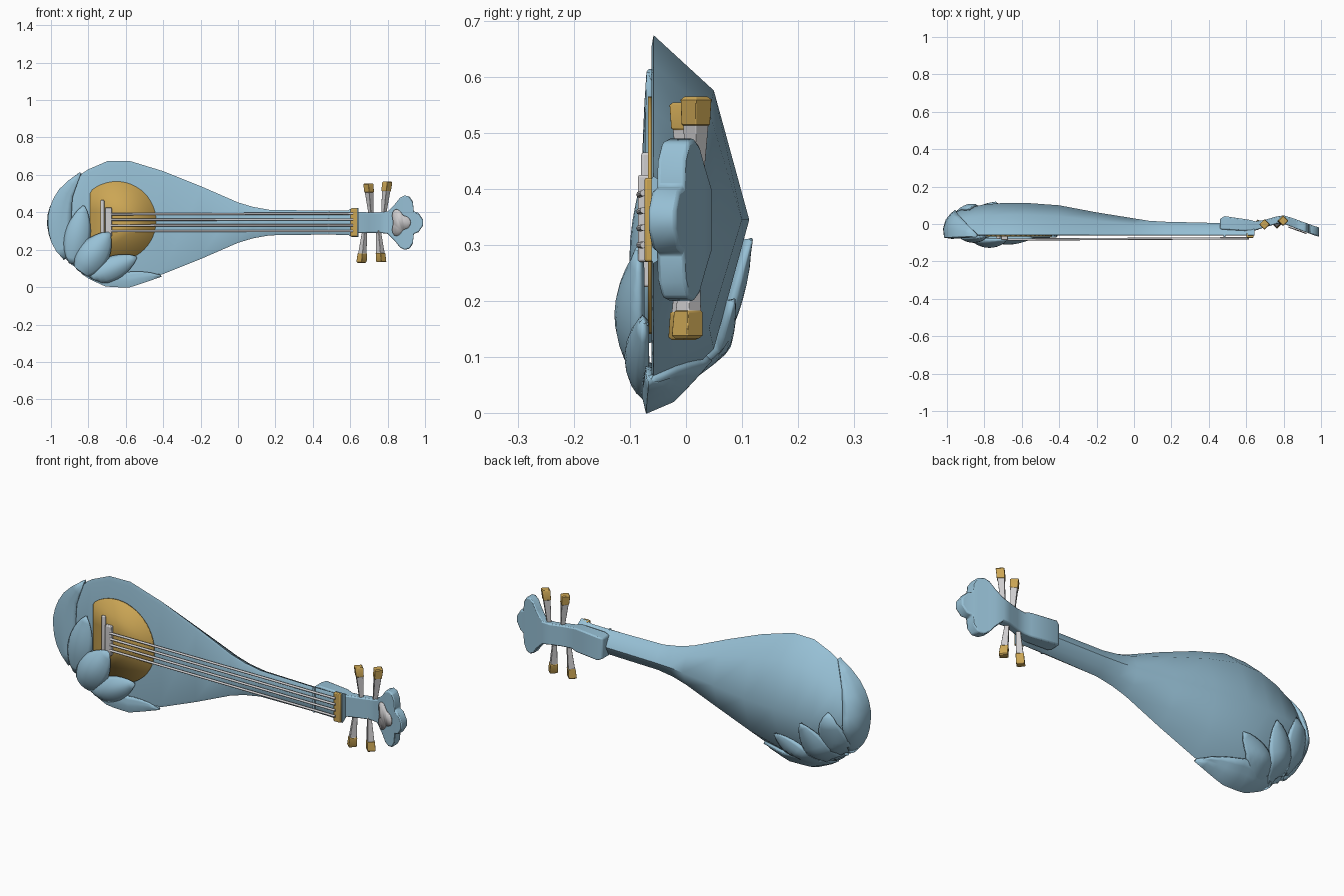
import bpy, bmesh, math
from mathutils import Vector
from mathutils.bvhtree import BVHTree

if "Cube" in bpy.data.objects:
    bpy.data.objects.remove(bpy.data.objects["Cube"])

MID = 0.345      # height of the long axis
FRONT = -0.058   # plane of the soundboard rim


def material(name, color):
    m = bpy.data.materials.new(name)
    m.use_nodes = True
    m.diffuse_color = (*color, 1)
    m.node_tree.nodes["Principled BSDF"].inputs["Base Color"].default_value = (*color, 1)
    return m


BLUE = material("pale blue", (0.31, 0.53, 0.67))
GOLD = material("gold", (0.6, 0.38, 0.09))
GREY = material("light grey", (0.62, 0.61, 0.62))


def finish(bm, name, mats, angle=40, bevel=0, solid=0):
    bmesh.ops.recalc_face_normals(bm, faces=bm.faces)
    mesh = bpy.data.meshes.new(name)
    bm.to_mesh(mesh)
    bm.free()
    ob = bpy.data.objects.new(name, mesh)
    bpy.context.collection.objects.link(ob)
    for m in mats:
        mesh.materials.append(m)
    for o in bpy.context.selected_objects:
        o.select_set(False)
    bpy.context.view_layer.objects.active = ob
    ob.select_set(True)
    bpy.ops.object.shade_smooth_by_angle(angle=math.radians(angle))
    if solid:
        mod = ob.modifiers.new("thickness", "SOLIDIFY")
        mod.thickness, mod.offset = solid, 0
    if bevel:
        mod = ob.modifiers.new("soft edge", "BEVEL")
        mod.width, mod.segments, mod.angle_limit = bevel, 2, math.radians(45)
    return ob


def loft(rings, closed=True):
    bm = bmesh.new()
    rows = [[bm.verts.new(p) for p in ring] for ring in rings]
    n = len(rows[0])
    for a, b in zip(rows, rows[1:]):
        for i in range(n if closed else n - 1):
            j = (i + 1) % n
            bm.faces.new((a[i], a[j], b[j], b[i]))
    if closed:
        bm.faces.new(rows[0])
        bm.faces.new(rows[-1])
    return bm


def box(name, mat, x, y, z, bevel=0.004):
    rings = [[(px, y[0], z[0]), (px, y[1], z[0]), (px, y[1], z[1]), (px, y[0], z[1])] for px in x]
    return finish(loft(rings), name, [mat], bevel=bevel)


def plate(name, mat, points):
    bm = bmesh.new()
    bm.faces.new([bm.verts.new(p) for p in points])
    return finish(bm, name, [mat], solid=0.006)


def interp(v, pairs):
    for (a, fa), (b, fb) in zip(pairs, pairs[1:]):
        if v <= b:
            return fa + (fb - fa) * max(0, (v - a) / (b - a))
    return pairs[-1][1]


# Body and neck: (x, half width, back depth)
stations = [(-1, .04, 0), (-.985, .1, .03), (-.955, .16, .065), (-.89, .225, .085),
            (-.8, .285, .105), (-.7, .328, .112), (-.58, .33, .113), (-.4, .275, .1),
            (-.2, .195, .062), (0, .108, .03), (.08, .084, .017), (.17, .068, .012),
            (.46, .064, .005), (.59, .066, 0), (.61, .078, 0), (.645, .078, 0)]
rings = []
for x, w, d in stations:
    corner = FRONT + (d - FRONT) * 0.63
    half = [(FRONT - 0.004, w * 0.93), (FRONT, w), (corner, w * 0.7)]
    ring = half + [(d, 0)] + [(y, -z) for y, z in reversed(half)]
    rings.append([(x, y, MID + z) for y, z in ring])
bm = loft(rings)
bmesh.ops.recalc_face_normals(bm, faces=bm.faces)
surface = BVHTree.FromBMesh(bm)
finish(bm, "body_and_neck", [BLUE], angle=42)


# Petals wrapped on the round end
def leaf(name, place, dome, base_lift):
    rows = []
    for i in range(11):
        u = 0.02 + 0.98 * i / 10
        width = math.sin(math.pi * u ** 0.9) ** 0.75 if u < 1 else 0.01
        row = []
        for j in range(9):
            s = j / 4 - 1
            lift = base_lift + dome * (1 - s * s) * math.sin(math.pi * min(u, .97))
            row.append(place(u, s * width, lift))
        rows.append(row)
    return finish(loft(rows, closed=False), name, [BLUE], angle=50, solid=0.016)


def face_petal(name, side, base, tip, width, dome, lift):
    a, b = Vector(base), Vector(tip)
    across = (b - a).orthogonal().normalized() * width / 2

    def place(u, s, h):
        p = a.lerp(b, u) + across * s
        hit = surface.ray_cast(Vector((p.x, side, p.y)), Vector((0, -side, 0)))[0]
        if hit is None:
            hit = surface.find_nearest(Vector((p.x, FRONT * (side < 0), p.y)))[0]
        return hit + Vector((0, side * h, 0))
    leaf(name, place, dome, lift)


front_petals = [((-.89, .12), (-.825, .433), .13, .025, .006),
                ((-.855, .06), (-.69, .29), .16, .04, .018),
                ((-.8, .04), (-.545, .16), .12, .03, .01)]
back_petals = [((-.91, .13), (-.88, .39), .13, .014, .006),
               ((-.86, .06), (-.74, .31), .14, .02, .01),
               ((-.8, .04), (-.57, .2), .12, .016, .006)]
for label, side, group in (("front", -1, front_petals), ("back", 1, back_petals)):
    for i, args in enumerate(group):
        face_petal(f"{label}_petal_{i + 1}", side, *args)


def rim_petal(name, rim, width):
    def place(u, s, h):
        p = rim(u)
        inward = (Vector((-.6, 0, MID)) - Vector((p.x, 0, p.z))).normalized()
        if s < -0.01:
            return p + inward * (-s * width) + Vector((0, -h, 0))
        if s < 0.01:
            return p + (Vector((0, -1, 0)) - inward) * h * 0.7
        loc, normal = surface.find_nearest(p + Vector((0, s * 0.13, 0)) + inward * s * 0.05)[:2]
        return loc + normal * h
    leaf(name, place, 0.008, 0.006)


width_at = [(x, w) for x, w, d in stations]
x_at = [(w, x) for x, w, d in stations[:6]]


def bottom_rim(u):
    x = -.84 + u * .425
    return Vector((x, FRONT, MID - interp(x, width_at)))


def end_rim(u):
    h = -.2 + u * .46
    return Vector((interp(abs(h), x_at), FRONT, MID + h))


rim_petal("bottom_rim_petal", bottom_rim, 0.07)
rim_petal("end_rim_petal", end_rim, 0.11)

# Soundboard disc, clipped on the petal side
circle = [(math.cos(math.tau * i / 48), math.sin(math.tau * i / 48)) for i in range(48)]
plate("soundboard_disc", GOLD,
      [(max(-.79, -.65 + .212 * c), FRONT - .007, .353 + .212 * s) for c, s in circle])

# Bridge, nut and fret
box("bridge_block", GREY, (-.71, -.675), (-.086, -.058), (.27, .425))
box("bridge_bar", GREY, (-.735, -.715), (-.08, -.058), (.225, .465))
box("nut", GOLD, (.602, .64), (-.074, -.05), (.27, .42))
box("fret", BLUE, (.478, .49), (-.07, -.055), (.282, .41), 0.002)

# Strings
for i in range(4):
    z0, z1 = .39 - i * .03, .393 - i * .031
    ring = [(math.cos(math.tau * k / 8) * .006, math.sin(math.tau * k / 8) * .006) for k in range(8)]
    ends = ((-.68, -.083, z0), (.615, -.076, z1))
    finish(loft([[(x, y + c, z + s) for c, s in ring] for x, y, z in ends]),
           f"string_{i + 1}", [GREY], angle=60)

# Headstock with heel and three-lobed end: (x, half width, centre y, half thickness)
head = [(.46, .052, .0, .028), (.485, .062, .006, .036), (.62, .062, -.008, .03),
        (.65, .056, -.01, .024), (.7, .055, .002, .02), (.76, .055, .02, .02),
        (.8, .06, .024, .022), (.84, .1, .01, .024), (.866, .133, .0, .025),
        (.89, .145, -.009, .025), (.917, .14, -.018, .025), (.935, .112, -.025, .025),
        (.94, .06, -.027, .025), (.965, .052, -.036, .025), (.99, .015, -.043, .025)]
finish(loft([[(x, y - t, MID - w), (x, y + t, MID - w), (x, y + t, MID + w), (x, y - t, MID + w)]
             for x, w, y, t in head]), "headstock", [BLUE], bevel=0.006)

# Headstock inlay, a small scalloped plate
inlay = []
for i in range(30):
    a = math.tau * i / 30
    r = .054 + .014 * math.cos(3 * a)
    x, z = .865 + r * math.cos(a) * .85, MID + r * math.sin(a) * 1.15
    inlay.append((x, -.003 - .36 * (x - .8) - .004, z))
plate("headstock_inlay", GREY, inlay)

# Tuning pegs: root to tip, grey shaft and gold cap
pegs = [((.712, .002, .38), (.697, -.002, .555)), ((.778, .016, .38), (.798, .018, .565)),
        ((.678, .0, .31), (.66, -.004, .13)), ((.75, .01, .31), (.766, .002, .133))]
for i, (root, tip) in enumerate(pegs):
    a, b = Vector(root), Vector(tip)
    profile = [(0, .013), (.72, .023), (.73, .026), (.97, .028), (1, .022)]
    rings = []
    for t, r in profile:
        p = a.lerp(b, t)
        rings.append([p + Vector((r * math.cos(k * math.pi / 2), r * math.sin(k * math.pi / 2), 0))
                      for k in range(4)])
    peg = finish(loft(rings), f"tuning_peg_{i + 1}", [GREY, GOLD], bevel=0.004)
    for f in peg.data.polygons:
        if (f.center - a).length > (b - a).length * 0.722:
            f.material_index = 1
